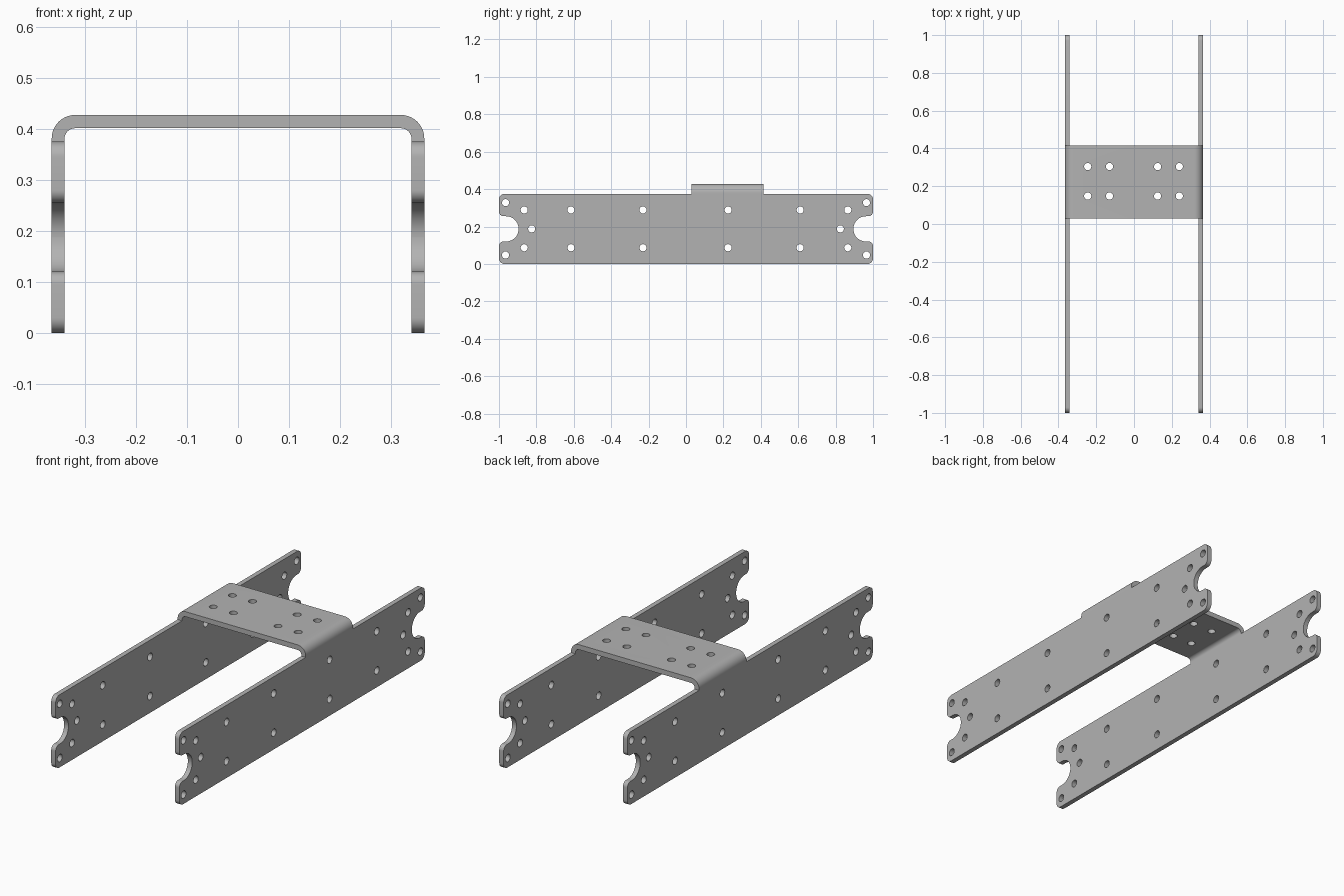
import bpy, bmesh, math
from mathutils import Vector, Matrix

cube = bpy.data.objects.get("Cube")
if cube:
    bpy.data.objects.remove(cube, do_unlink=True)

steel = bpy.data.materials.new("grey metal")
steel.use_nodes = True
GREY = (0.45, 0.45, 0.45, 1)
steel.diffuse_color = GREY
steel.node_tree.nodes["Principled BSDF"].inputs["Base Color"].default_value = GREY

HALF_W, THICK, PLATE_H, TOP, HOLE_R = 0.3655, 0.025, 0.375, 0.4275, 0.019


def rounded(corners, steps=10):
    """Outline with each (u, v, radius) right-angled corner filleted."""
    out = []
    for i, (u, v, r) in enumerate(corners):
        p = Vector((u, v))
        if r == 0:
            out.append(p)
            continue
        a = (Vector(corners[i - 1][:2]) - p).normalized()
        b = (Vector(corners[(i + 1) % len(corners)][:2]) - p).normalized()
        centre = p + (a + b) * r
        for k in range(steps + 1):
            t = k / steps * math.pi / 2
            out.append(centre - b * r * math.cos(t) - a * r * math.sin(t))
    return out


def new_object(name, bm):
    bmesh.ops.recalc_face_normals(bm, faces=bm.faces)
    mesh = bpy.data.meshes.new(name)
    bm.to_mesh(mesh)
    bm.free()
    mesh.materials.append(steel)
    obj = bpy.data.objects.new(name, mesh)
    bpy.context.collection.objects.link(obj)
    return obj


def extrude(name, outline, place, depth):
    bm = bmesh.new()
    face = bm.faces.new([bm.verts.new(place(p)) for p in outline])
    grown = bmesh.ops.extrude_face_region(bm, geom=[face])["geom"]
    verts = [g for g in grown if isinstance(g, bmesh.types.BMVert)]
    bmesh.ops.translate(bm, verts=verts, vec=depth)
    return new_object(name, bm)


def boolean(target, tool, operation):
    mod = target.modifiers.new(operation, 'BOOLEAN')
    mod.operation, mod.solver, mod.object = operation, 'EXACT', tool
    graph = bpy.context.evaluated_depsgraph_get()
    mesh = bpy.data.meshes.new_from_object(target.evaluated_get(graph))
    target.modifiers.clear()
    target.data = mesh
    bpy.data.objects.remove(tool, do_unlink=True)


# Side plate outline: rounded corners and a U notch in each end
end = [(1, 0, 0.03), (1, 0.12, 0.025), (0.895, 0.12, 0.067),
       (0.895, 0.255, 0.067), (1, 0.255, 0.025), (1, PLATE_H, 0.03)]
plate = rounded(end + [(-y, z, r) for y, z, r in reversed(end)])

# Bridge: bent strip whose legs meet the plate tops
inner = HALF_W - THICK
half = [(HALF_W, PLATE_H, 0), (HALF_W, TOP, 0.046)]
under = [(inner, TOP - THICK - 0.001, 0.021), (inner, PLATE_H, 0)]
mirror = lambda pts: [(-x, z, r) for x, z, r in reversed(pts)]
strip = rounded(half + mirror(half) + mirror(under) + under)
bracket = extrude("bracket", strip, lambda p: (p.x, 0.03, p.y), (0, 0.385, 0))

# Join both side plates to the bridge
for side, x in (("left", inner), ("right", -HALF_W)):
    tool = extrude(side + "_plate", plate, lambda p: (x, p.x, p.y), (THICK, 0, 0))
    boolean(bracket, tool, 'UNION')

# Merge the coplanar seams
bm = bmesh.new()
bm.from_mesh(bracket.data)
bmesh.ops.remove_doubles(bm, verts=bm.verts, dist=0.0001)
bmesh.ops.dissolve_limit(bm, angle_limit=math.radians(1), verts=bm.verts, edges=bm.edges)
bm.to_mesh(bracket.data)
bm.free()

# Drill the bolt holes
drill = bmesh.new()


def hole(location, length, rotation=Matrix()):
    bmesh.ops.create_cone(drill, cap_ends=True, segments=32, radius1=HOLE_R,
                          radius2=HOLE_R, depth=length,
                          matrix=Matrix.Translation(location) @ rotation)


across = Matrix.Rotation(math.pi / 2, 4, 'Y')
mid = PLATE_H / 2
side_holes = [(y, s * 0.101) for y in (-0.865, -0.615, -0.23, 0.225, 0.61, 0.865)
              for s in (-1, 1)]
for e in (-1, 1):
    side_holes += [(e * 0.965, -0.14), (e * 0.965, 0.14), (e * 0.825, 0)]
for y, dz in side_holes:
    hole((0, y, mid + dz), 1, across)
for x in (-0.245, -0.13, 0.125, 0.24):
    for y in (0.148, 0.304):
        hole((x, y, TOP), 0.1)
boolean(bracket, new_object("drill", drill), 'DIFFERENCE')

# Smooth the bends and holes, keep the edges sharp
bpy.ops.object.select_all(action='DESELECT')
bracket.select_set(True)
bpy.context.view_layer.objects.active = bracket
bpy.ops.object.shade_smooth_by_angle(angle=math.radians(30))
